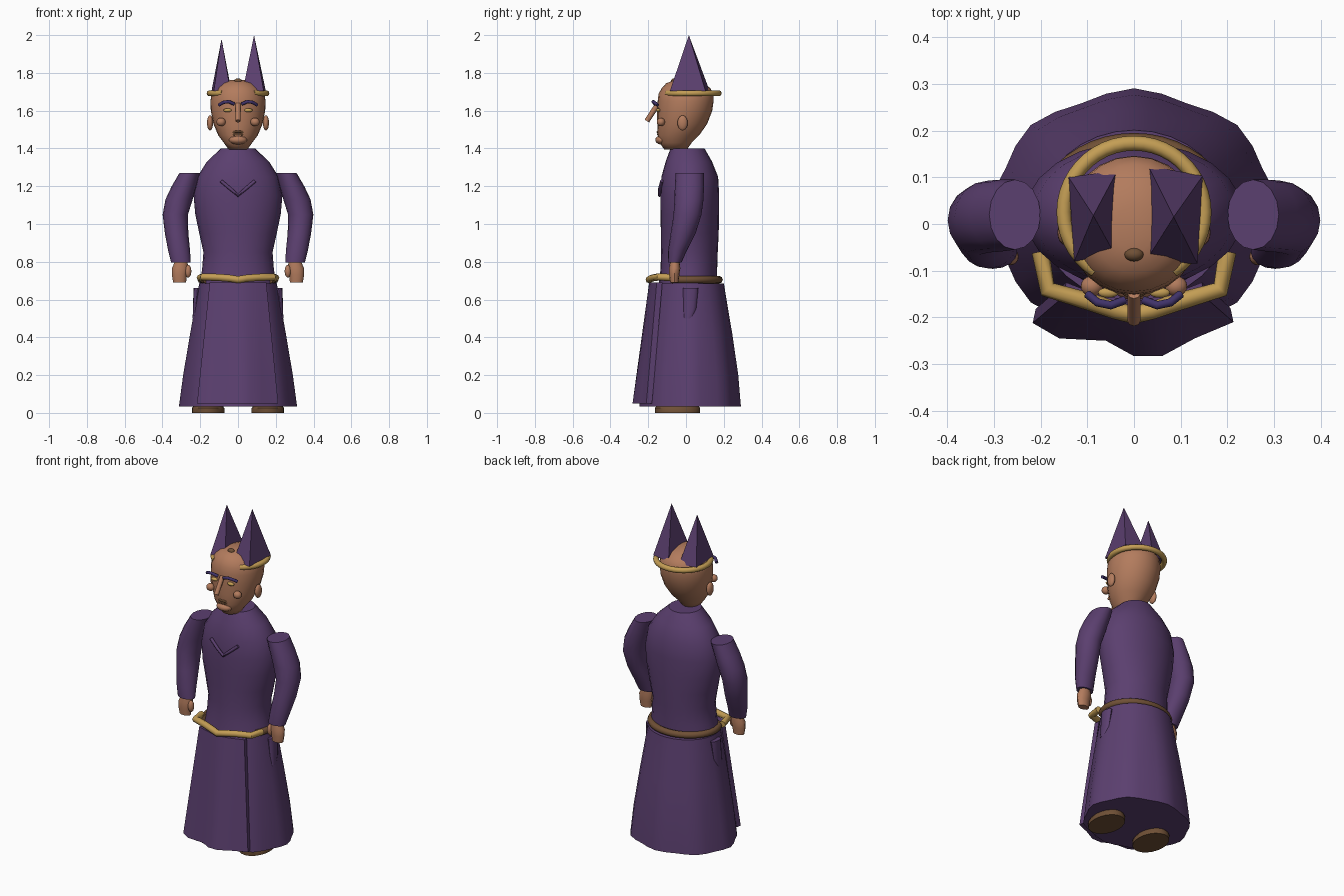
import bpy, bmesh, math
from mathutils import Vector


def material(name, rgb):
    m = bpy.data.materials.new(name)
    m.diffuse_color = (*rgb, 1)
    return m


PURPLE = material("purple cloth", (0.105, 0.05, 0.16))
SKIN = material("tan skin", (0.45, 0.20, 0.11))
GOLD = material("gold", (0.55, 0.34, 0.09))
BROWN = material("brown leather", (0.16, 0.08, 0.036))
BROW = material("violet", (0.05, 0.032, 0.14))


def finish(name, bm, mat, angle=40):
    bmesh.ops.recalc_face_normals(bm, faces=bm.faces[:])
    me = bpy.data.meshes.new(name)
    bm.to_mesh(me)
    bm.free()
    ob = bpy.data.objects.new(name, me)
    bpy.context.collection.objects.link(ob)
    me.materials.append(mat)
    if angle:
        bpy.ops.object.select_all(action='DESELECT')
        ob.select_set(True)
        bpy.context.view_layer.objects.active = ob
        bpy.ops.object.shade_smooth_by_angle(angle=math.radians(angle))
    return ob


def skin_rings(bm, rings, closed=True, caps=True):
    """Join rings of points with quads."""
    vs = [[bm.verts.new(p) for p in r] for r in rings]
    n = len(vs[0])
    for a, b in zip(vs, vs[1:]):
        for i in range(n if closed else n - 1):
            j = (i + 1) % n
            bm.faces.new((a[i], a[j], b[j], b[i]))
    if caps:
        bm.faces.new(vs[0][::-1])
        bm.faces.new(vs[-1])


def loft(name, sections, mat, n=24, wave=0.0, angle=40):
    """Stack ellipses given as (z, centre x, centre y, radius x, radius y)."""
    bm = bmesh.new()
    rings = []
    for k, (z, cx, cy, rx, ry) in enumerate(sections):
        w = wave * (1 - k / (len(sections) - 1))
        ring = []
        for i in range(n):
            a = 2 * math.pi * i / n
            f = 1 + w * math.cos(8 * a)
            ring.append((cx + rx * f * math.cos(a), cy + ry * f * math.sin(a), z))
        rings.append(ring)
    skin_rings(bm, rings)
    return finish(name, bm, mat, angle)


def tube(name, path, r, mat, n=8):
    bm = bmesh.new()
    pts = [Vector(p) for p in path]
    rings = []
    for i, p in enumerate(pts):
        t = (pts[min(i + 1, len(pts) - 1)] - pts[max(i - 1, 0)]).normalized()
        up = Vector((0, 0, 1)) if abs(t.z) < 0.9 else Vector((1, 0, 0))
        u = t.cross(up).normalized()
        v = u.cross(t)
        rings.append([p + r * (math.cos(2 * math.pi * k / n) * u
                               + math.sin(2 * math.pi * k / n) * v) for k in range(n)])
    skin_rings(bm, rings)
    return finish(name, bm, mat, 50)


def ball(name, c, s, mat):
    bm = bmesh.new()
    bmesh.ops.create_uvsphere(bm, u_segments=16, v_segments=10, radius=1)
    for v in bm.verts:
        v.co = Vector((c[0] + v.co.x * s[0], c[1] + v.co.y * s[1], c[2] + v.co.z * s[2]))
    return finish(name, bm, mat)


def arc(cx, cy, rx, ry, z, a0, a1, n=28):
    return [(cx + rx * math.cos(math.radians(a0 + (a1 - a0) * i / n)),
             cy + ry * math.sin(math.radians(a0 + (a1 - a0) * i / n)), z)
            for i in range(n + 1)]


# Robe body and skirt
loft("robe_body", [(0.68, 0, 0.01, 0.205, 0.155), (0.76, 0, 0.015, 0.19, 0.15),
                   (0.85, 0, 0.018, 0.183, 0.15), (0.95, 0, 0.02, 0.205, 0.153),
                   (1.05, 0, 0.02, 0.226, 0.155), (1.15, 0, 0.02, 0.235, 0.156),
                   (1.25, 0, 0.02, 0.215, 0.150), (1.33, 0, 0.015, 0.165, 0.123),
                   (1.40, 0, 0.008, 0.09, 0.09)], PURPLE)
loft("skirt", [(0.035, 0, 0.022, 0.305, 0.262), (0.2, 0, 0.022, 0.285, 0.25),
               (0.42, 0, 0.02, 0.25, 0.222), (0.6, 0, 0.018, 0.22, 0.195),
               (0.685, 0, 0.018, 0.205, 0.183)], PURPLE, 32, 0.025)

# Front panel hanging from the belt, a thick curved sheet
bm = bmesh.new()
TOP = [(-0.15, -0.155), (-0.11, -0.17), (-0.06, -0.185), (0, -0.195),
       (0.06, -0.185), (0.11, -0.17), (0.15, -0.155)]
LOW = [(-0.217, -0.212), (-0.16, -0.245), (-0.06, -0.25), (0, -0.283),
       (0.06, -0.283), (0.13, -0.245), (0.213, -0.21)]
rows = []
for k in range(5):
    t = k / 4
    front = [(a[0] + (b[0] - a[0]) * t, a[1] + (b[1] - a[1]) * t,
              0.69 - 0.64 * t) for a, b in zip(TOP, LOW)]
    back = [(x * 0.97, y + 0.03, z) for x, y, z in reversed(front)]
    rows.append(front + back)
skin_rings(bm, rows)
finish("front_panel", bm, PURPLE)

# Belt: leather band behind, gold sash in front
tube("belt_back", arc(0, 0.01, 0.195, 0.165, 0.705, -30, 210), 0.02, BROWN)
tube("belt_front", [(-0.2, -0.06, 0.715), (-0.185, -0.14, 0.72), (-0.1, -0.165, 0.717),
                    (-0.04, -0.185, 0.712), (0, -0.195, 0.705), (0.04, -0.185, 0.712),
                    (0.1, -0.165, 0.717), (0.185, -0.14, 0.72), (0.2, -0.06, 0.715)],
     0.019, GOLD)

# Chest fold
tube("chest_fold", [(-0.09, -0.128, 1.228), (-0.045, -0.138, 1.19), (0, -0.14, 1.152),
                    (0.045, -0.138, 1.19), (0.09, -0.128, 1.228)], 0.009, PURPLE)

# Paired limbs and hip pockets
for s, side in ((-1, "left"), (1, "right")):
    loft(side + "_sleeve", [(0.795, s * 0.302, -0.06, 0.052, 0.036),
                            (0.86, s * 0.312, -0.045, 0.058, 0.05),
                            (0.95, s * 0.325, -0.015, 0.062, 0.066),
                            (1.05, s * 0.332, 0.008, 0.067, 0.074),
                            (1.13, s * 0.312, 0.016, 0.072, 0.077),
                            (1.2, s * 0.285, 0.018, 0.066, 0.077),
                            (1.27, s * 0.255, 0.02, 0.055, 0.075)], PURPLE, 16)
    loft(side + "_hand", [(0.69, s * 0.309, -0.062, 0.034, 0.022),
                          (0.73, s * 0.31, -0.062, 0.04, 0.027),
                          (0.765, s * 0.306, -0.06, 0.044, 0.03),
                          (0.81, s * 0.3, -0.058, 0.03, 0.024)], SKIN, 12)
    ball(side + "_thumb", (s * 0.264, -0.07, 0.75), (0.017, 0.018, 0.034), SKIN)
    loft(side + "_pocket", [(0.5, s * 0.232, 0.01, 0.008, 0.02),
                            (0.55, s * 0.224, 0.02, 0.015, 0.034),
                            (0.66, s * 0.215, 0.025, 0.02, 0.04)], PURPLE, 12)
    loft(side + "_shoe", [(0, s * 0.158, -0.045, 0.086, 0.118),
                          (0.025, s * 0.158, -0.045, 0.086, 0.12),
                          (0.06, s * 0.158, -0.04, 0.06, 0.09)], BROWN, 20)
    # Paired face features
    ball(side + "_ear", (s * 0.148, -0.018, 1.535), (0.016, 0.027, 0.04), SKIN)
    ball(side + "_cheek", (s * 0.09, -0.133, 1.54), (0.024, 0.022, 0.022), SKIN)
    ball(side + "_eye", (s * 0.055, -0.147, 1.602), (0.022, 0.011, 0.01), GOLD)
    tube(side + "_eyebrow", [(s * 0.02, -0.163, 1.635), (s * 0.05, -0.174, 1.648),
                             (s * 0.078, -0.168, 1.644), (s * 0.1, -0.15, 1.63)],
         0.009, BROW)

# Head
loft("head", [(1.395, 0, -0.055, 0.05, 0.06), (1.43, 0, -0.055, 0.075, 0.085),
              (1.47, 0, -0.04, 0.105, 0.11), (1.53, 0, -0.02, 0.13, 0.132),
              (1.6, 0, -0.007, 0.144, 0.146), (1.65, 0, -0.002, 0.146, 0.148),
              (1.69, 0, 0, 0.14, 0.145), (1.72, 0, 0, 0.122, 0.128),
              (1.745, 0, -0.005, 0.09, 0.1), (1.762, 0, -0.01, 0.04, 0.05)], SKIN, 24, 0, 60)
tube("nose", [(0, -0.148, 1.635), (0, -0.178, 1.59), (0, -0.207, 1.545)], 0.014, SKIN)
ball("chin", (0, -0.13, 1.445), (0.048, 0.033, 0.024), SKIN)
for z, r in ((1.488, 0.006), (1.475, 0.005)):
    tube("lip", [(-0.037, -0.135, z - 0.004), (-0.015, -0.15, z), (0.015, -0.15, z),
                 (0.037, -0.135, z - 0.004)], r, BROWN)
ball("forehead_knob", (0, -0.065, 1.755), (0.021, 0.015, 0.016), BROWN)

# Open gold circlet and the two pointed crown peaks
tube("circlet", arc(0, 0.025, 0.15, 0.148, 1.692, -57, 237, 36), 0.016, GOLD, 10)
PEAKS = {
    "left_peak": ([(-0.14, 0.1), (-0.035, 0.115), (-0.04, -0.067), (-0.128, -0.08)],
                  (-0.087, 0.018, 1.98)),
    "right_peak": ([(0.03, 0.125), (0.147, 0.103), (0.136, -0.085), (0.025, -0.08)],
                   (0.085, 0.015, 2.0)),
}
for name, (base, tip) in PEAKS.items():
    bm = bmesh.new()
    vs = [bm.verts.new((x, y, 1.705)) for x, y in base]
    top = bm.verts.new(tip)
    bm.faces.new(vs)
    for i in range(4):
        bm.faces.new((vs[i], vs[(i + 1) % 4], top))
    finish(name, bm, PURPLE, 0)
